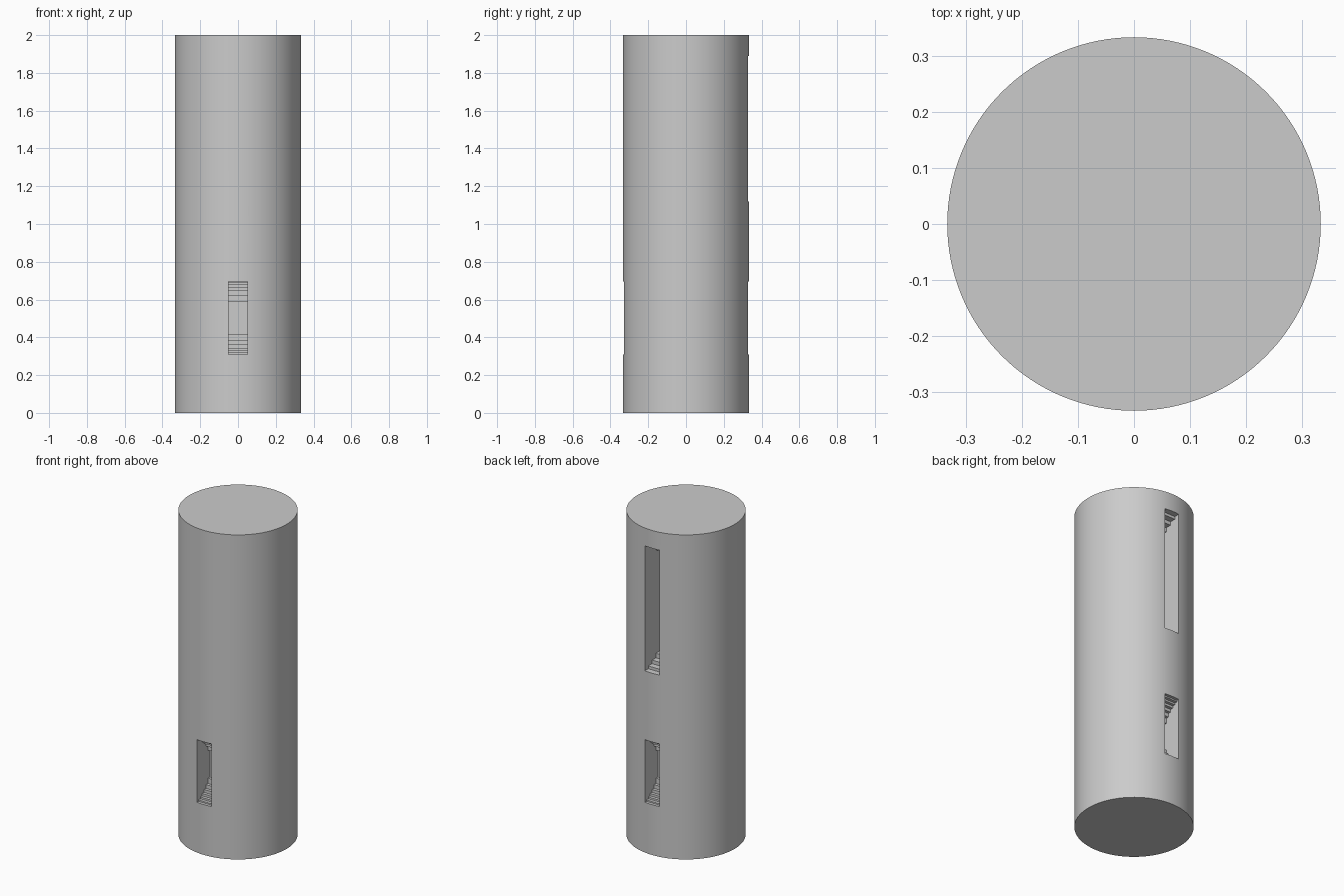
import bpy
import bmesh
import math

if "Cube" in bpy.data.objects:
    bpy.data.objects.remove(bpy.data.objects["Cube"], do_unlink=True)

RADIUS, HEIGHT, SLOT_WIDTH = 0.333, 2.0, 0.1

grey = bpy.data.materials.new("light grey")
grey.use_nodes = True
colour = (0.6, 0.6, 0.6, 1)
grey.diffuse_color = colour
grey.node_tree.nodes["Principled BSDF"].inputs["Base Color"].default_value = colour


def slot_cutter(name, side, centre_z, half, depth, layers):
    """Stepped arc profile in the YZ plane, extruded across the slot width."""
    offset = (half ** 2 - depth ** 2) / (2 * depth)
    arc = math.hypot(half, offset)
    step = depth / layers
    upper = [(-0.05, half)]
    for k in range(layers):
        h = math.sqrt(arc ** 2 - (offset + k * step) ** 2)
        if k:
            upper.append((k * step, h))
        upper.append(((k + 1) * step, h))
    profile = upper + [(d, -h) for d, h in reversed(upper)]

    bm = bmesh.new()
    face = bm.faces.new([bm.verts.new((-SLOT_WIDTH / 2, side * (RADIUS - d), centre_z + h))
                         for d, h in profile])
    extruded = bmesh.ops.extrude_face_region(bm, geom=[face])["geom"]
    bmesh.ops.translate(bm, vec=(SLOT_WIDTH, 0, 0),
                        verts=[g for g in extruded if isinstance(g, bmesh.types.BMVert)])
    bmesh.ops.recalc_face_normals(bm, faces=bm.faces)
    mesh = bpy.data.meshes.new(name)
    bm.to_mesh(mesh)
    bm.free()
    mesh.materials.append(grey)
    cutter = bpy.data.objects.new(name, mesh)
    bpy.context.collection.objects.link(cutter)
    cutter.hide_render = True
    return cutter


# Solid round column
bpy.ops.mesh.primitive_cylinder_add(vertices=128, radius=RADIUS, depth=HEIGHT,
                                    location=(0, 0, HEIGHT / 2))
column = bpy.context.object
column.name = "column"
column.data.materials.append(grey)

# Short slots low on both sides, long slot high on the back
cutters = [
    slot_cutter("front_slot_cutter", -1, 0.503, 0.193, 0.13, 7),
    slot_cutter("back_slot_cutter", 1, 0.503, 0.193, 0.13, 7),
    slot_cutter("long_slot_cutter", 1, 1.505, 0.385, 0.26, 7),
]
for cutter in cutters:
    cut = column.modifiers.new(cutter.name, "BOOLEAN")
    cut.operation = "DIFFERENCE"
    cut.solver = "EXACT"
    cut.object = cutter

# Bake the cuts and drop the cutters
bpy.context.view_layer.objects.active = column
for name in [m.name for m in column.modifiers]:
    bpy.ops.object.modifier_apply(modifier=name)
for cutter in cutters:
    bpy.data.objects.remove(cutter, do_unlink=True)

bpy.ops.object.select_all(action="DESELECT")
column.select_set(True)
bpy.ops.object.shade_smooth_by_angle(angle=math.radians(30))
